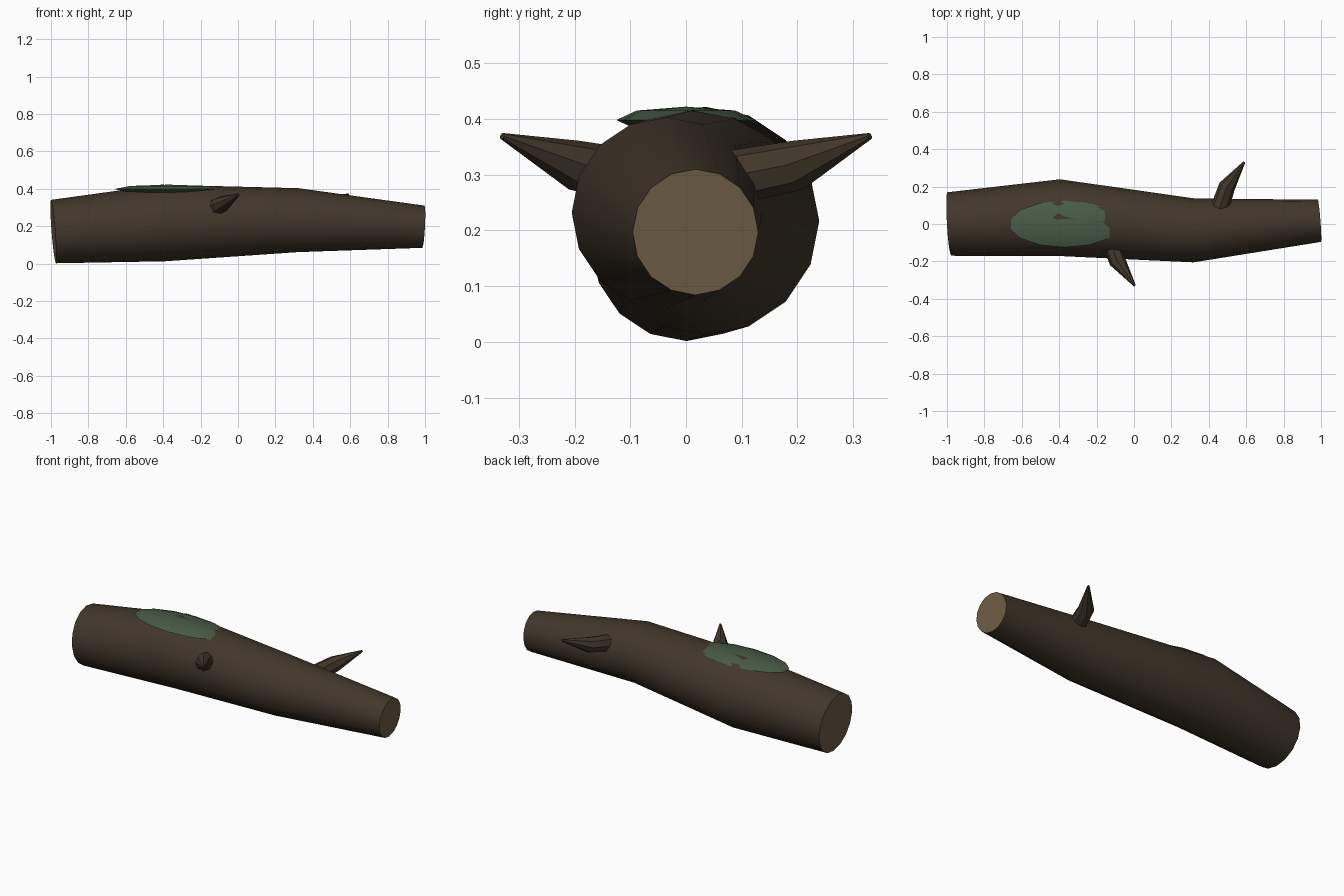
import bpy, bmesh, math
from mathutils import Vector, Matrix

if "Cube" in bpy.data.objects:
    bpy.data.objects.remove(bpy.data.objects["Cube"])


def material(name, rgb):
    m = bpy.data.materials.new(name)
    m.diffuse_color = (*rgb, 1)
    m.use_nodes = True
    m.node_tree.nodes["Principled BSDF"].inputs["Base Color"].default_value = m.diffuse_color
    return m


BARK = material("dark_bark", (0.054, 0.038, 0.0235))
WOOD = material("cut_wood", (0.150, 0.107, 0.055))
MOSS = material("moss_green", (0.066, 0.106, 0.062))


def finish(name, bm, mats, angle):
    bmesh.ops.recalc_face_normals(bm, faces=bm.faces)
    me = bpy.data.meshes.new(name)
    bm.to_mesh(me)
    bm.free()
    for m in mats:
        me.materials.append(m)
    ob = bpy.data.objects.new(name, me)
    bpy.context.collection.objects.link(ob)
    bpy.ops.object.select_all(action='DESELECT')
    ob.select_set(True)
    bpy.context.view_layer.objects.active = ob
    bpy.ops.object.shade_smooth_by_angle(angle=math.radians(angle))
    return ob


def tapered_tube(name, path, sides, mats, cap_index=0):
    """Sweep a polygon along (x, y, z, radius) points, rings square to the path."""
    pts = [Vector(p[:3]) for p in path]
    bm = bmesh.new()
    rings = []
    for i, p in enumerate(path):
        t = Vector()
        if i > 0:
            t += (pts[i] - pts[i - 1]).normalized()
        if i < len(pts) - 1:
            t += (pts[i + 1] - pts[i]).normalized()
        t.normalize()
        side = t.cross(Vector((0, 0, 1))).normalized()
        up = side.cross(t)
        ring = []
        for k in range(sides):
            a = 2 * math.pi * k / sides
            ring.append(bm.verts.new(pts[i] + p[3] * (math.sin(a) * side + math.cos(a) * up)))
        rings.append(ring)
    for r0, r1 in zip(rings, rings[1:]):
        for k in range(sides):
            j = (k + 1) % sides
            bm.faces.new((r0[k], r0[j], r1[j], r1[k]))
    for ring in (rings[0], rings[-1]):
        bm.faces.new(ring).material_index = cap_index
    return finish(name, bm, mats, 40)


# Log trunk with pale sawn ends
tapered_tube("log_trunk", [
    (-0.987, 0.0, 0.171, 0.170),
    (-0.40, 0.034, 0.217, 0.205),
    (0.32, -0.034, 0.232, 0.171),
    (0.991, 0.017, 0.197, 0.113),
], 16, [BARK, WOOD], 1)

# Broken branch stubs, the same shape on both sides
for name, shift, s in (("back_branch", 0.585, 1), ("front_branch", 0.0, -1)):
    tapered_tube(name, [
        (-0.125 + shift, s * 0.09, 0.296, 0.049),
        (-0.088 + shift, s * 0.20, 0.317, 0.045),
        (0.004 + shift, s * 0.330, 0.369, 0.006),
    ], 8, [BARK])

# Moss patch on top
bm = bmesh.new()
bmesh.ops.create_uvsphere(
    bm, u_segments=14, v_segments=4, radius=1,
    matrix=Matrix.Translation((-0.37, 0.0, 0.398)) @ Matrix.Diagonal((0.30, 0.125, 0.024, 1)))
finish("moss_patch", bm, [MOSS], 40)
